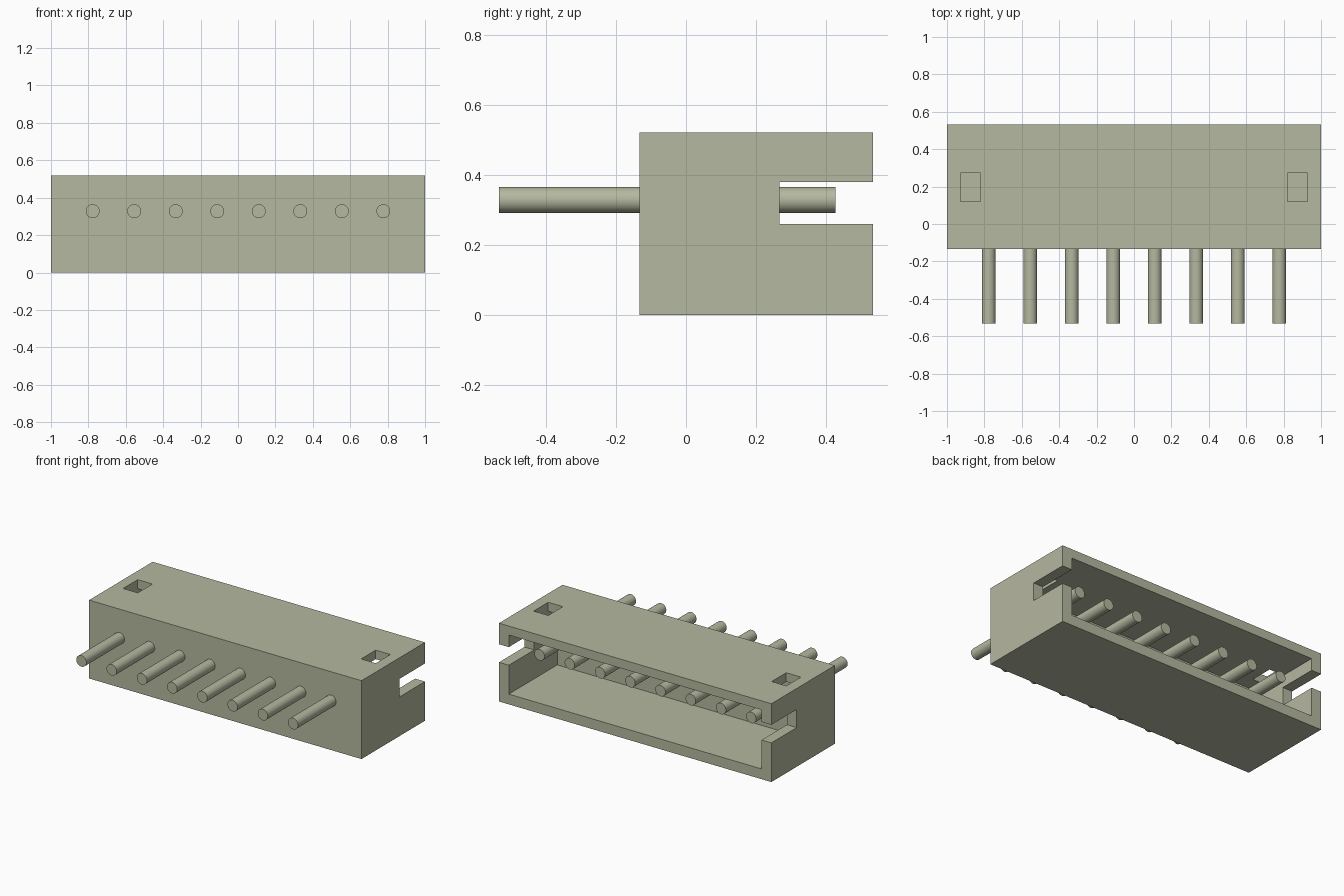
import bpy, math

if "Cube" in bpy.data.objects:
    bpy.data.objects.remove(bpy.data.objects["Cube"], do_unlink=True)

# Single beige plastic colour
mat = bpy.data.materials.new("beige_plastic")
mat.use_nodes = True
COLOR = (0.46, 0.48, 0.35, 1.0)
mat.diffuse_color = COLOR
mat.node_tree.nodes["Principled BSDF"].inputs["Base Color"].default_value = COLOR


def box(name, lo, hi):
    """Axis-aligned box between two corners."""
    bpy.ops.mesh.primitive_cube_add(size=1, location=[(a + b) / 2 for a, b in zip(lo, hi)])
    ob = bpy.context.object
    ob.name = name
    ob.scale = [b - a for a, b in zip(lo, hi)]
    bpy.ops.object.transform_apply(location=False, rotation=False, scale=True)
    ob.data.materials.append(mat)
    return ob


def cut(target, cutter):
    """Subtract a cutter from the target and discard it."""
    cutter.hide_render = True
    mod = target.modifiers.new("cut", "BOOLEAN")
    mod.operation, mod.solver, mod.object = "DIFFERENCE", "EXACT", cutter
    bpy.context.view_layer.objects.active = target
    bpy.ops.object.modifier_apply(modifier=mod.name)
    bpy.data.objects.remove(cutter, do_unlink=True)


# Housing, open at the back
housing = box("housing", (-1, -0.133, 0), (1, 0.533, 0.52))
INNER = 0.928
cut(housing, box("cavity_cutter", (-INNER, 0.025, 0.068), (INNER, 0.7, 0.46)))

# Slots through both end walls
cut(housing, box("slot_cutter", (-1.2, 0.267, 0.26), (1.2, 0.7, 0.38)))

# Latch windows in the roof
for s in (-1, 1):
    xs = sorted((s * 0.82, s * INNER))
    cut(housing, box("window_cutter", (xs[0], 0.12, 0.4), (xs[1], 0.273, 0.6)))

# Row of round contact pins passing through the front wall
PINS, PITCH = 8, 0.222
Y0, Y1 = -0.533, 0.427
for i in range(PINS):
    x = (i - (PINS - 1) / 2) * PITCH
    bpy.ops.mesh.primitive_cylinder_add(
        vertices=32, radius=0.037, depth=Y1 - Y0,
        location=(x, (Y0 + Y1) / 2, 0.328), rotation=(math.pi / 2, 0, 0))
    pin = bpy.context.object
    pin.name = f"pin_{i + 1}"
    pin.data.materials.append(mat)
    bpy.ops.object.shade_smooth_by_angle(angle=math.radians(35))
